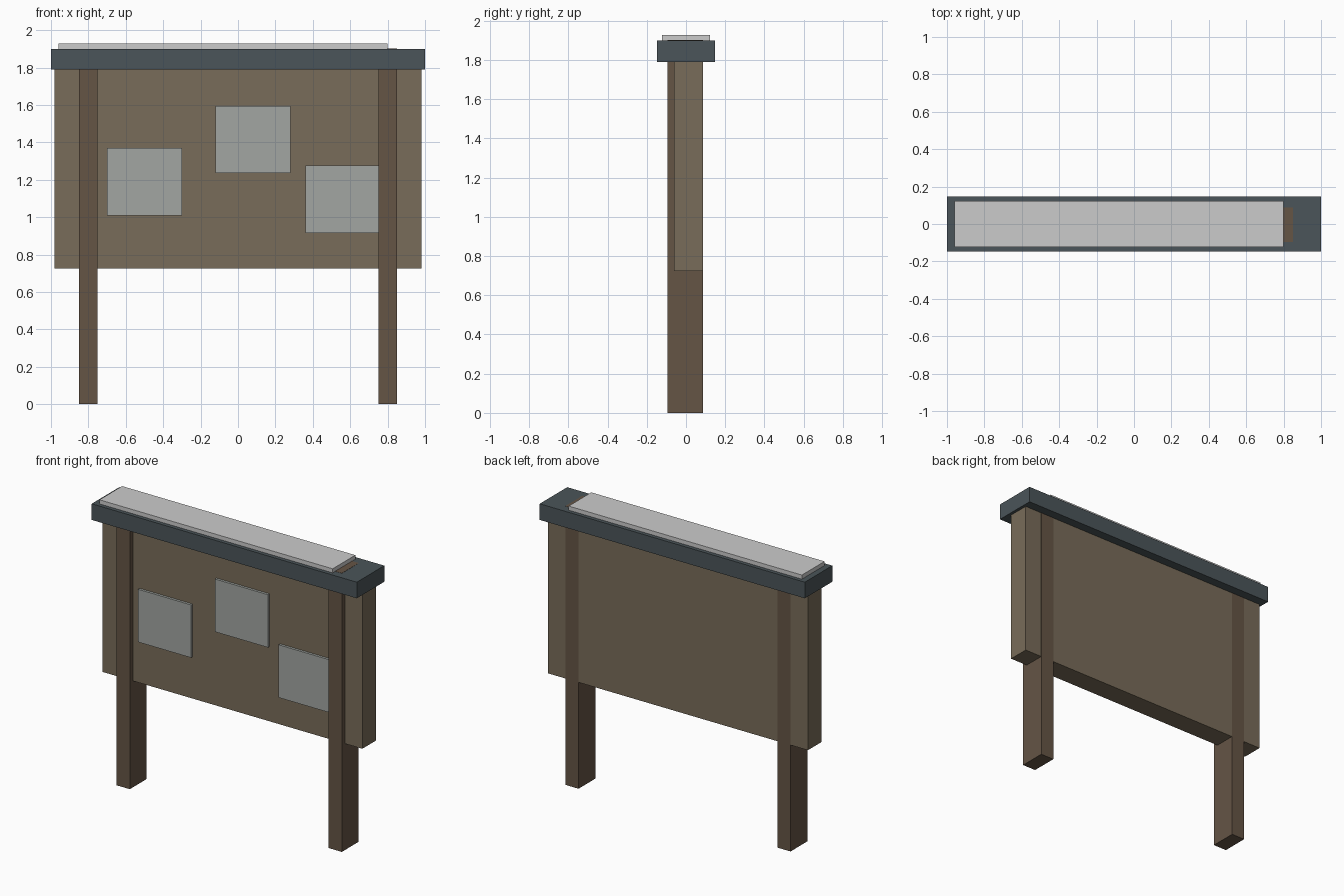
import bpy

if "Cube" in bpy.data.objects:
    bpy.data.objects.remove(bpy.data.objects["Cube"])


def material(name, rgb):
    m = bpy.data.materials.new(name)
    m.diffuse_color = (*rgb, 1)
    m.use_nodes = True
    m.node_tree.nodes["Principled BSDF"].inputs["Base Color"].default_value = m.diffuse_color
    return m


def box(name, x, y, z, mat=None):
    """Box from (min, max) ranges on each axis."""
    size = [r[1] - r[0] for r in (x, y, z)]
    centre = [(r[0] + r[1]) / 2 for r in (x, y, z)]
    bpy.ops.mesh.primitive_cube_add(size=1, location=centre)
    ob = bpy.context.object
    ob.name = name
    ob.scale = size
    bpy.ops.object.transform_apply(location=False, rotation=False, scale=True)
    if mat:
        ob.data.materials.append(mat)
    return ob


post_wood = material("post_wood", (0.13, 0.09, 0.06))
board_wood = material("board_wood", (0.19, 0.15, 0.10))
slate = material("slate", (0.07, 0.09, 0.10))
paper = material("paper", (0.36, 0.38, 0.36))

# Two posts running from the ground to the top of the roof cap
for side, cx in (("left", -0.8), ("right", 0.8)):
    box(f"{side}_post", (cx - 0.05, cx + 0.05), (-0.095, 0.087), (0, 1.901), post_wood)

# Notice panel, flush with the back of the posts
box("notice_panel", (-0.98, 0.98), (-0.06, 0.086), (0.725, 1.80), board_wood)

# Roof cap and the thin off-centre slab on top
box("roof_cap", (-1, 1), (-0.148, 0.148), (1.79, 1.90), slate)
box("roof_slab", (-0.96, 0.80), (-0.122, 0.122), (1.90, 1.928))

# Pinned sheets
for i, (x, z) in enumerate(((-0.70, 1.01), (-0.12, 1.235), (0.36, 0.915))):
    box(f"notice_sheet_{i + 1}", (x, x + 0.40), (-0.077, -0.058), (z, z + 0.36), paper)
